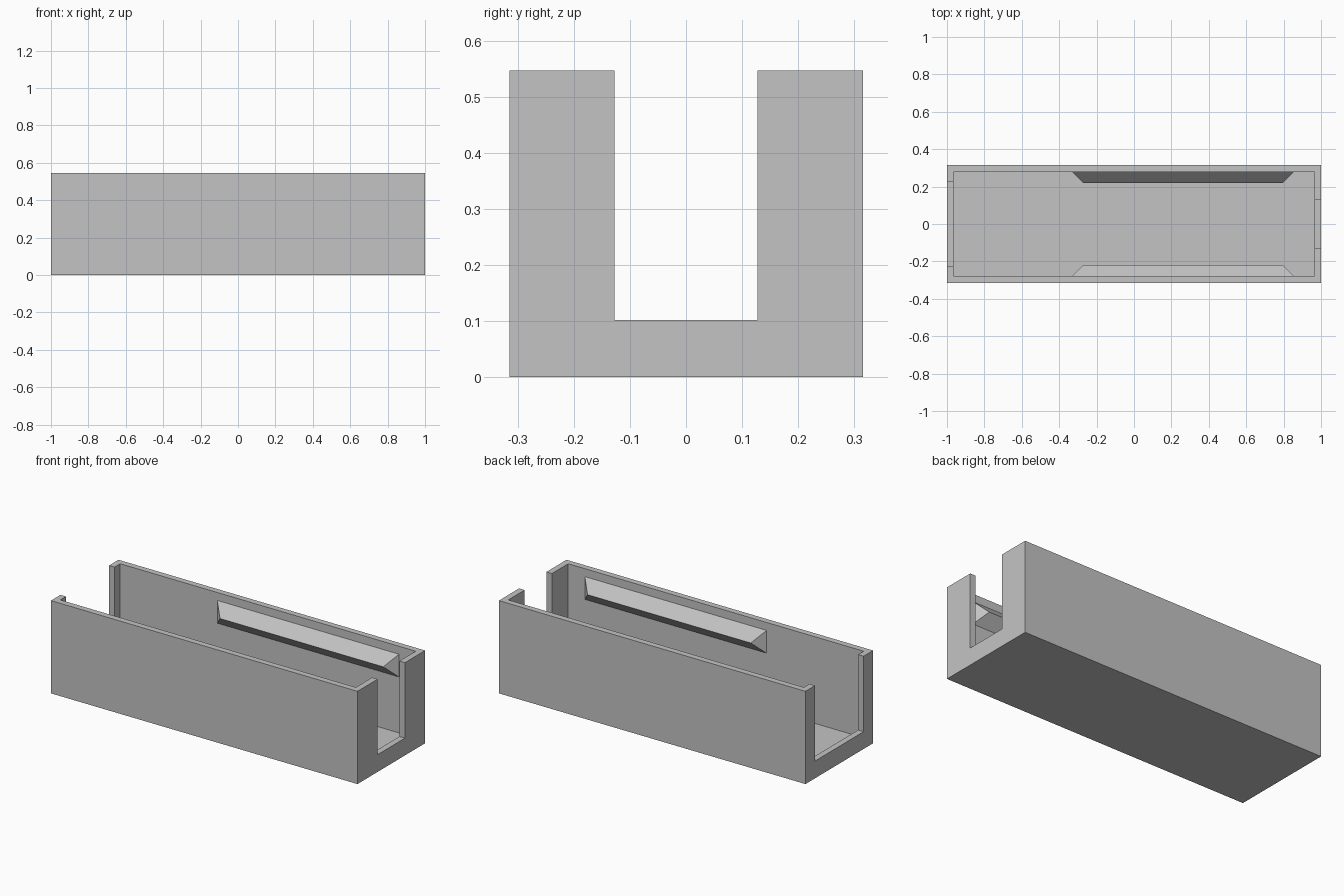
import bpy
import bmesh

cube = bpy.data.objects.get("Cube")
if cube:
    bpy.data.objects.remove(cube, do_unlink=True)

grey = bpy.data.materials.new("plain_grey")
grey.use_nodes = True
colour = (0.55, 0.55, 0.55, 1)
grey.diffuse_color = colour
grey.node_tree.nodes["Principled BSDF"].inputs["Base Color"].default_value = colour

HALF_W, HALF_D, HEIGHT, WALL = 1.0, 0.315, 0.547, 0.036
INNER_X, INNER_Y = HALF_W - WALL, HALF_D - WALL
SILL = 0.102


def add_object(name, bm):
    bmesh.ops.recalc_face_normals(bm, faces=bm.faces)
    mesh = bpy.data.meshes.new(name)
    bm.to_mesh(mesh)
    bm.free()
    mesh.materials.append(grey)
    obj = bpy.data.objects.new(name, mesh)
    bpy.context.collection.objects.link(obj)
    return obj


def box(name, low, high):
    bm = bmesh.new()
    bmesh.ops.create_cube(bm, size=1)
    for v in bm.verts:
        v.co = [high[i] if v.co[i] > 0 else low[i] for i in range(3)]
    return add_object(name, bm)


# Open-topped tray: cavity, narrow and wide end slots, shallow floor recess
tray = box("tray", (-HALF_W, -HALF_D, 0), (HALF_W, HALF_D, HEIGHT))
cutters = [
    box("cavity_cutter", (-INNER_X, -INNER_Y, WALL), (INNER_X, INNER_Y, 1)),
    box("narrow_slot_cutter", (0.94, -0.127, SILL), (1.1, 0.127, 1)),
    box("wide_slot_cutter", (-1.1, -0.227, SILL), (-0.94, 0.227, 1)),
    box("recess_cutter", (0.91, -0.127, WALL - 0.005), (INNER_X, 0.127, 0.06)),
]
for cutter in cutters:
    cutter.hide_render = True
    cut = tray.modifiers.new(cutter.name, "BOOLEAN")
    cut.operation = "DIFFERENCE"
    cut.solver = "EXACT"
    cut.object = cutter

# Bake the cuts and drop the cutters
graph = bpy.context.evaluated_depsgraph_get()
cut_mesh = bpy.data.meshes.new_from_object(tray.evaluated_get(graph))
tray.modifiers.clear()
tray.data = cut_mesh
for cutter in cutters:
    bpy.data.objects.remove(cutter, do_unlink=True)


# Wedge-shaped snap ridges on both long inner walls
def snap_ridge(name, side):
    bm = bmesh.new()
    ends = []
    for base_x, tip_x in ((-0.33, -0.27), (0.855, 0.795)):
        ends.append([bm.verts.new(p) for p in (
            (base_x, side * INNER_Y, 0.5),
            (tip_x, side * 0.218, 0.433),
            (base_x, side * INNER_Y, 0.366))])
    left, right = ends
    bm.faces.new(left)
    bm.faces.new(right)
    for i in range(3):
        j = (i + 1) % 3
        bm.faces.new((left[i], left[j], right[j], right[i]))
    return add_object(name, bm)


snap_ridge("front_snap_ridge", -1)
snap_ridge("back_snap_ridge", 1)
